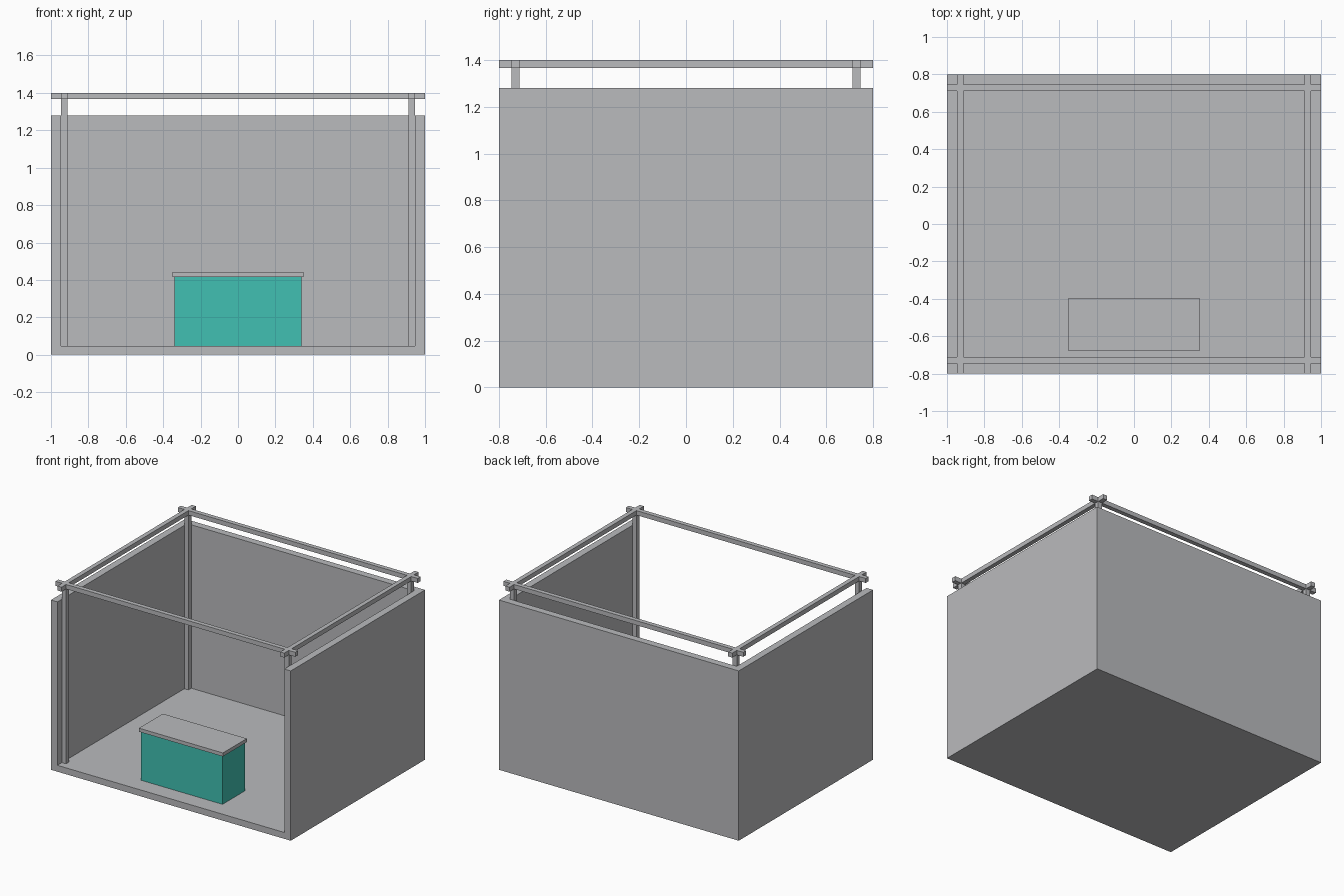
import bpy

# Remove the default cube
old = bpy.data.objects.get("Cube")
if old:
    bpy.data.objects.remove(old, do_unlink=True)


def make_material(name, rgb):
    mat = bpy.data.materials.new(name)
    mat.use_nodes = True
    mat.diffuse_color = (*rgb, 1)
    mat.node_tree.nodes["Principled BSDF"].inputs["Base Color"].default_value = (*rgb, 1)
    return mat


grey = make_material("light_grey", (0.49, 0.495, 0.51))
teal = make_material("teal", (0.053, 0.527, 0.445))


def box(name, low, high, mat):
    """Flat-sided box between two opposite corners."""
    bpy.ops.mesh.primitive_cube_add(
        size=1, location=[(a + b) / 2 for a, b in zip(low, high)])
    obj = bpy.context.object
    obj.name = name
    obj.scale = [b - a for a, b in zip(low, high)]
    bpy.ops.object.transform_apply(location=False, rotation=False, scale=True)
    obj.data.materials.append(mat)
    return obj


W, D = 1.0, 0.8          # half width and half depth
WALL = 0.054             # wall thickness
FLOOR = 0.048            # floor thickness
WALL_TOP, TOP = 1.28, 1.4
BEAM = 0.034             # post and beam thickness
PX, PY = W - WALL - BEAM / 2, D - WALL - BEAM / 2   # post centres
H = BEAM / 2

# Floor and three walls, open at the front
box("floor", (-W, -D, 0), (W, D, FLOOR), grey)
box("back_wall", (WALL - W, D - WALL, FLOOR), (W - WALL, D, WALL_TOP), grey)
for side, s in (("left", 1), ("right", -1)):
    inner, outer = sorted((s * (W - WALL), s * W))
    box(side + "_wall", (inner, -D, FLOOR), (outer, D, WALL_TOP), grey)

# Corner posts standing against the walls
for side, sx in (("left", 1), ("right", -1)):
    for end, sy in (("front", -1), ("back", 1)):
        x, y = sx * PX, sy * PY
        box(f"{end}_{side}_post", (x - H, y - H, FLOOR), (x + H, y + H, TOP), grey)

# Crossing roof beams with overhanging ends
for side, s in (("left", 1), ("right", -1)):
    box(side + "_beam", (s * PX - H, -D, TOP - BEAM), (s * PX + H, D, TOP), grey)
for end, s in (("front", -1), ("back", 1)):
    box(end + "_beam", (-W, s * PY - H, TOP - BEAM), (W, s * PY + H, TOP), grey)

# Counter with a slightly wider top
box("counter_body", (-0.34, -0.67, 0), (0.34, -0.405, 0.415), teal)
box("counter_top", (-0.35, -0.68, 0.415), (0.35, -0.395, 0.442), grey)
